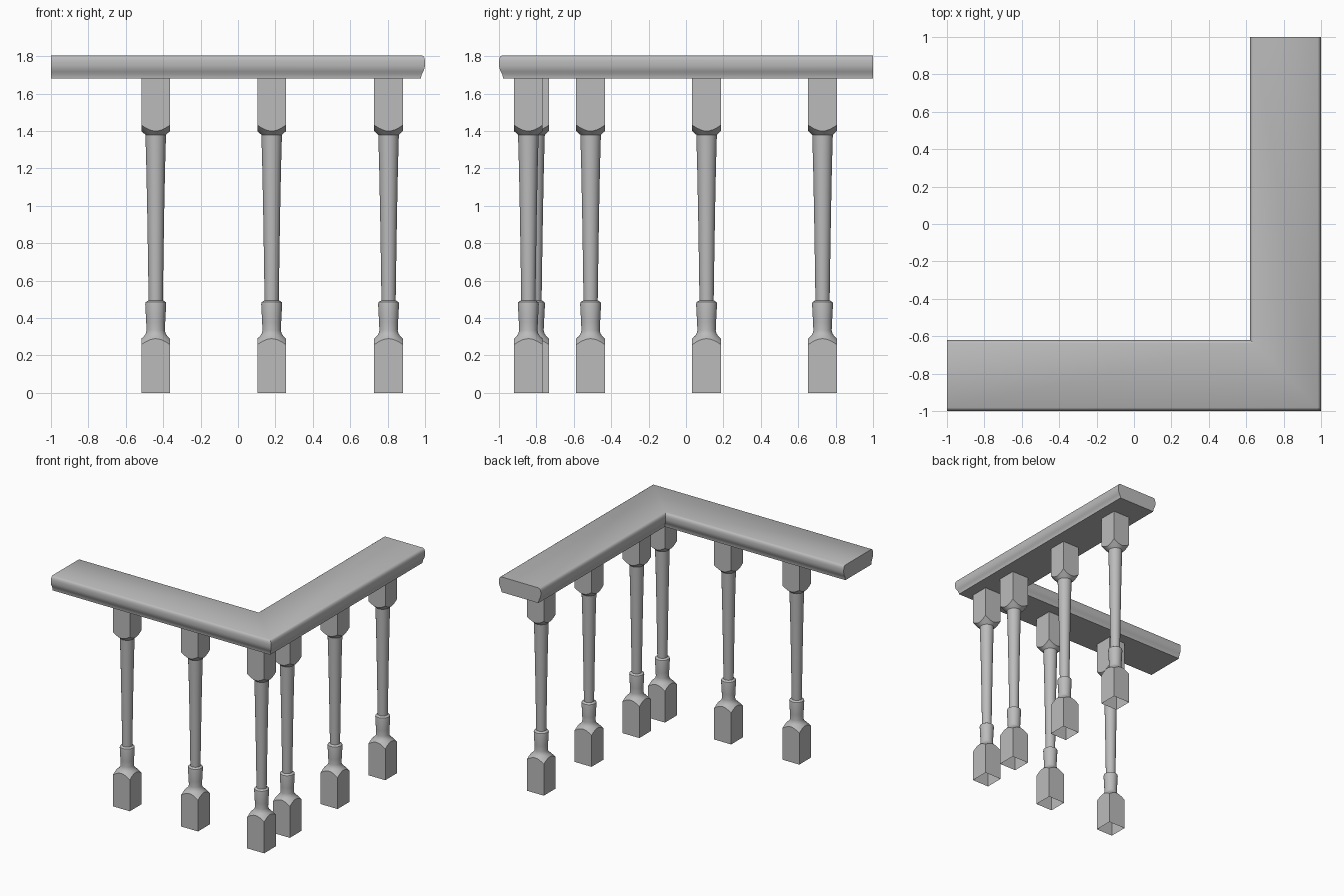
import bpy
import bmesh
from math import cos, sin, pi, radians

cube = bpy.data.objects.get("Cube")
if cube:
    bpy.data.objects.remove(cube)

# One plain grey for everything
grey = bpy.data.materials.new("plain_grey")
grey.use_nodes = True
colour = (0.5, 0.5, 0.5, 1)
grey.diffuse_color = colour
grey.node_tree.nodes["Principled BSDF"].inputs["Base Color"].default_value = colour

HALF = 0.077      # half width of the square blocks
SEGMENTS = 32
RAIL_BASE = 1.68


def finish(name, bm):
    """Turn a bmesh into a smooth object that keeps its hard edges."""
    bmesh.ops.recalc_face_normals(bm, faces=bm.faces)
    mesh = bpy.data.meshes.new(name)
    bm.to_mesh(mesh)
    bm.free()
    mesh.materials.append(grey)
    obj = bpy.data.objects.new(name, mesh)
    bpy.context.collection.objects.link(obj)
    bpy.ops.object.select_all(action='DESELECT')
    bpy.context.view_layer.objects.active = obj
    obj.select_set(True)
    bpy.ops.object.shade_smooth_by_angle(angle=radians(30))
    return obj


def bridge(bm, rings, closed=True):
    """Join neighbouring rings of vertices with quads."""
    for low, high in zip(rings, rings[1:]):
        count = len(low)
        for i in range(count if closed else count - 1):
            j = (i + 1) % count
            bm.faces.new((low[i], low[j], high[j], high[i]))


def baluster(name):
    """Turned shaft between two square blocks with lathe-cut shoulders."""
    bm = bmesh.new()
    angles = [2 * pi * i / SEGMENTS for i in range(SEGMENTS)]

    def square_radius(a):
        return HALF / max(abs(cos(a)), abs(sin(a)))

    def ring(radius, height):
        return [bm.verts.new((radius(a) * cos(a), radius(a) * sin(a), height(a)))
                for a in angles]

    def block_end(z):
        return ring(square_radius, lambda a: z)

    def shoulder(z, slope):
        return ring(square_radius, lambda a: z + slope * (square_radius(a) - HALF))

    turning = [(0.062, 0.304), (0.053, 0.318), (0.049, 0.335), (0.051, 0.38),
               (0.056, 0.475), (0.054, 0.485), (0.038, 0.495),
               (0.041, 0.70), (0.045, 0.95), (0.05, 1.2), (0.055, 1.38)]
    rings = [block_end(0), shoulder(0.29, -1)]
    rings += [ring(lambda a, r=r: r, lambda a, z=z: z) for r, z in turning]
    rings += [shoulder(1.4, 1), block_end(RAIL_BASE)]
    bridge(bm, rings)
    return finish(name, bm)


# Mitred handrail: moulded section swept round the corner
half_section = [(0.168, RAIL_BASE), (0.169, 1.69), (0.173, 1.705), (0.18, 1.718),
                (0.187, 1.733), (0.19, 1.75), (0.19, 1.775), (0.187, 1.79),
                (0.181, 1.80), (0.172, 1.805)]
section = half_section + [(-u, z) for u, z in reversed(half_section)]
MID = 0.81
bm = bmesh.new()
stations = [[bm.verts.new(p) for p in points] for points in (
    [(-1, -MID - u, z) for u, z in section],
    [(MID + u, -MID - u, z) for u, z in section],
    [(MID + u, 1, z) for u, z in section])]
bridge(bm, stations)
bm.faces.new(stations[0])
bm.faces.new(stations[-1])
finish("handrail", bm)

# Balusters along both legs, all sharing one mesh
places = {
    "front_baluster_right": (-0.44, -0.81),
    "front_baluster_middle": (0.18, -0.81),
    "corner_baluster": (0.805, -0.843),
    "side_baluster_front": (0.805, -0.51),
    "side_baluster_middle": (0.805, 0.11),
    "side_baluster_back": (0.805, 0.73),
}
master = None
for name, (x, y) in places.items():
    if master is None:
        obj = master = baluster(name)
    else:
        obj = bpy.data.objects.new(name, master.data)
        bpy.context.collection.objects.link(obj)
    obj.location = (x, y, 0)
